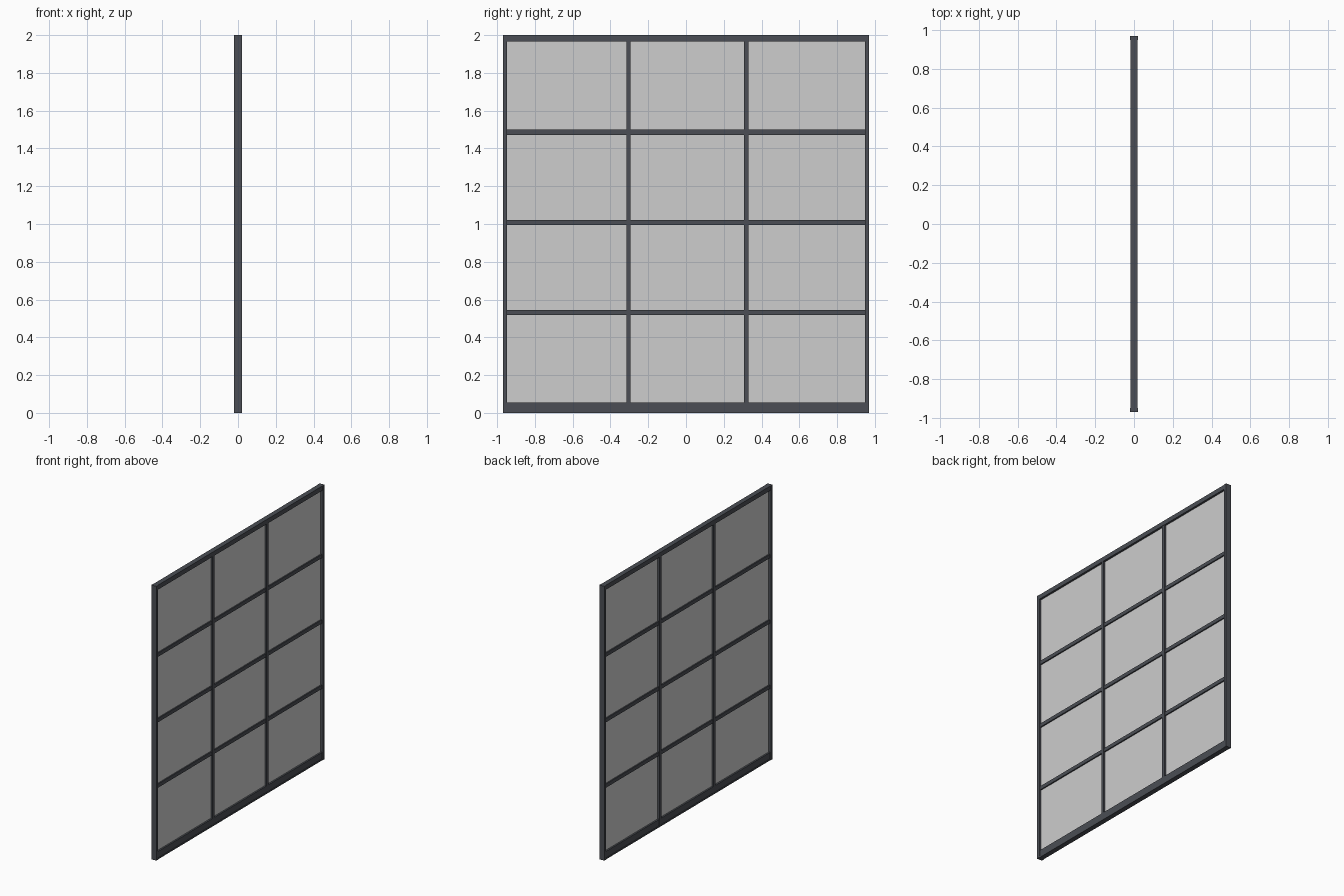
import bpy
import bmesh

if "Cube" in bpy.data.objects:
    bpy.data.objects.remove(bpy.data.objects["Cube"])


def material(name, rgb):
    m = bpy.data.materials.new(name)
    m.diffuse_color = (*rgb, 1.0)
    m.use_nodes = True
    m.node_tree.nodes["Principled BSDF"].inputs["Base Color"].default_value = m.diffuse_color
    return m


FRAME = material("dark grey metal", (0.070, 0.076, 0.089))
PANE = material("pale grey pane", (0.61, 0.61, 0.61))


def box(name, half_depth, y, z, mat):
    """Box centred on x = 0, spanning the given y and z ranges."""
    bm = bmesh.new()
    bmesh.ops.create_cube(bm, size=1)
    for v in bm.verts:
        v.co.x *= 2 * half_depth
        v.co.y = y[0] if v.co.y < 0 else y[1]
        v.co.z = z[0] if v.co.z < 0 else z[1]
    mesh = bpy.data.meshes.new(name)
    bm.to_mesh(mesh)
    bm.free()
    mesh.materials.append(mat)
    ob = bpy.data.objects.new(name, mesh)
    bpy.context.collection.objects.link(ob)
    return ob


EDGE, INNER, TOP = 0.97, 0.948, 1.967
mullions = [(-0.315, -0.293), (0.308, 0.33)]
bars = [(0.518, 0.545), (0.995, 1.022), (1.472, 1.499)]

# Outer frame: end posts, head rail, floor sill
box("left_post", 0.02, (-EDGE, -INNER), (0, 2), FRAME)
box("right_post", 0.02, (INNER, EDGE), (0, 2), FRAME)
box("head_rail", 0.018, (-INNER, INNER), (TOP, 2), FRAME)
box("floor_sill", 0.018, (-INNER, INNER), (0, 0.01), FRAME)

# Upright mullions between the three bays
for i, y in enumerate(mullions):
    box(f"mullion_{i + 1}", 0.016, y, (0.01, TOP), FRAME)

# Each bay: bottom rail, cross bars and panes
edges = [-INNER, *mullions[0], *mullions[1], INNER]
rows = [0.056] + [v for b in bars for v in b] + [TOP]
for i in range(3):
    bay = (edges[2 * i], edges[2 * i + 1])
    box(f"bottom_rail_{i + 1}", 0.015, bay, (0.01, 0.056), FRAME)
    for j, z in enumerate(bars):
        box(f"cross_bar_{i + 1}_{j + 1}", 0.012, bay, z, FRAME)
    for j in range(4):
        box(f"pane_{i + 1}_{j + 1}", 0.003, bay, (rows[2 * j], rows[2 * j + 1]), PANE)
